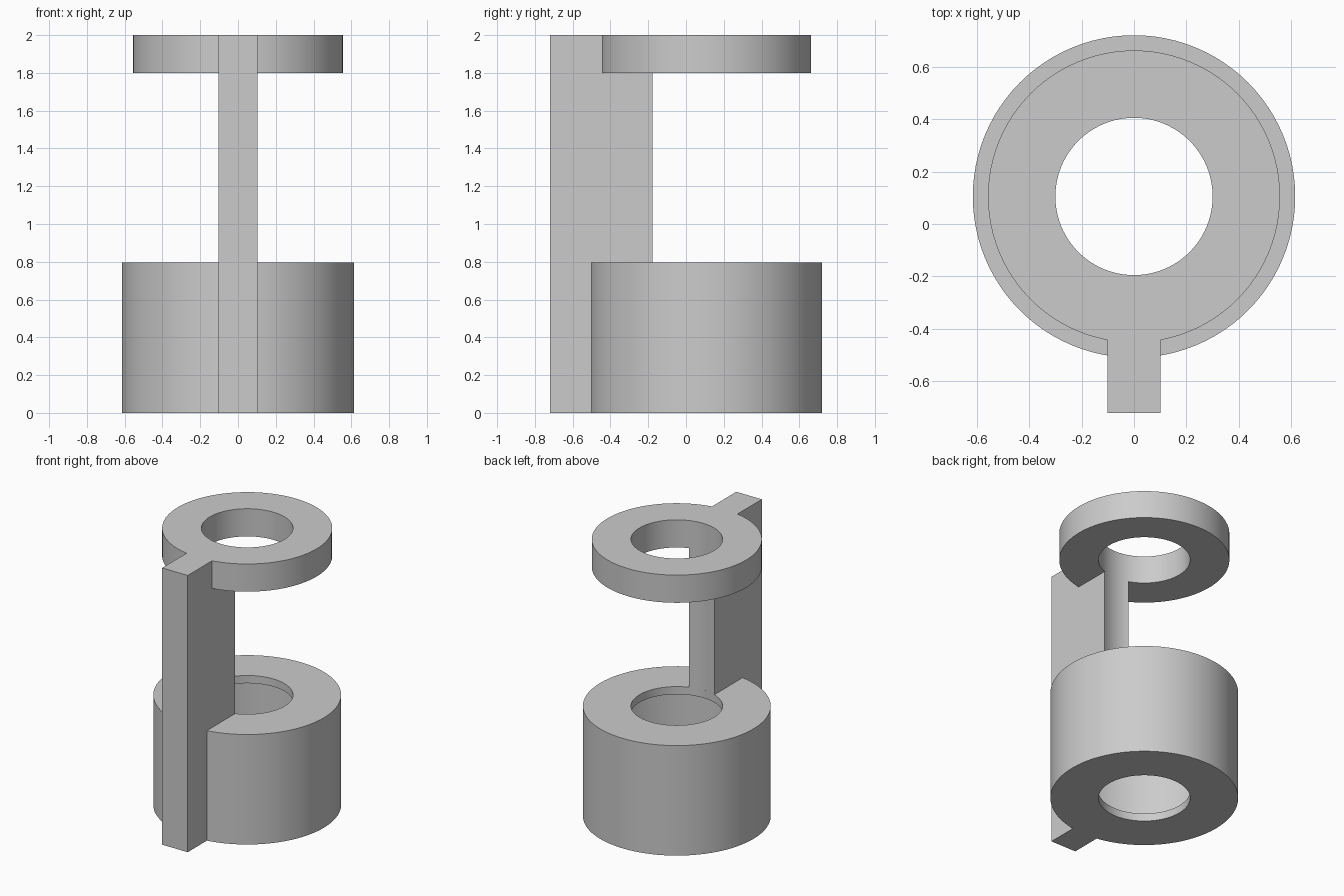
import bpy, bmesh, math

if "Cube" in bpy.data.objects:
    bpy.data.objects.remove(bpy.data.objects["Cube"])

CY = 0.105          # y of the ring axis
HOLE = 0.30         # bore radius
BODY = 0.615        # lower drum radius
CAP = 0.557         # upper ring radius
WALL = 0.056        # drum shell thickness
BODY_TOP, CAP_BOTTOM, TOP = 0.795, 1.8, 2.0
HALF, FRONT = 0.102, -0.72
SEG = 96

grey = bpy.data.materials.new("light grey")
grey.diffuse_color = (0.6, 0.6, 0.6, 1)
grey.use_nodes = True
grey.node_tree.nodes["Principled BSDF"].inputs["Base Color"].default_value = grey.diffuse_color


def finish(name, bm):
    bmesh.ops.recalc_face_normals(bm, faces=bm.faces)
    mesh = bpy.data.meshes.new(name)
    bm.to_mesh(mesh)
    bm.free()
    mesh.materials.append(grey)
    obj = bpy.data.objects.new(name, mesh)
    bpy.context.collection.objects.link(obj)
    bpy.ops.object.select_all(action='DESELECT')
    obj.select_set(True)
    bpy.context.view_layer.objects.active = obj
    bpy.ops.object.shade_smooth_by_angle(angle=math.radians(30))


def lathe(name, profile):
    """Spin a closed (radius, z) profile around the ring axis."""
    bm = bmesh.new()
    rings = []
    for i in range(SEG):
        a = 2 * math.pi * i / SEG
        rings.append([bm.verts.new((r * math.cos(a), CY + r * math.sin(a), z))
                      for r, z in profile])
    n = len(profile)
    for i in range(SEG):
        p, q = rings[i], rings[(i + 1) % SEG]
        for j in range(n):
            k = (j + 1) % n
            bm.faces.new((p[j], q[j], q[k], p[k]))
    finish(name, bm)


def post(name, z0, z1, radius):
    """Upright bar whose back end follows an arc around the ring axis."""
    bm = bmesh.new()
    pts = [(-HALF, FRONT), (HALF, FRONT)]
    for i in range(13):
        x = HALF - 2 * HALF * i / 12
        pts.append((x, CY - math.sqrt(radius ** 2 - x ** 2)))
    face = bm.faces.new([bm.verts.new((x, y, z0)) for x, y in pts])
    new = bmesh.ops.extrude_face_region(bm, geom=[face])["geom"]
    for v in new:
        if isinstance(v, bmesh.types.BMVert):
            v.co.z = z1
    finish(name, bm)


# Hollow lower drum with a lip around each opening
lathe("lower_drum", [(BODY, 0), (BODY, BODY_TOP), (HOLE, BODY_TOP),
                     (HOLE, BODY_TOP - WALL), (BODY - WALL, BODY_TOP - WALL),
                     (BODY - WALL, WALL), (HOLE, WALL), (HOLE, 0)])

# Solid upper ring
lathe("upper_ring", [(CAP, CAP_BOTTOM), (CAP, TOP), (HOLE, TOP), (HOLE, CAP_BOTTOM)])

# Upright post: beside the drum, between the rings, beside the upper ring
post("post_lower", 0, BODY_TOP, BODY - 0.005)
post("post_middle", BODY_TOP, CAP_BOTTOM, HOLE)
post("post_upper", CAP_BOTTOM, TOP, CAP - 0.005)
